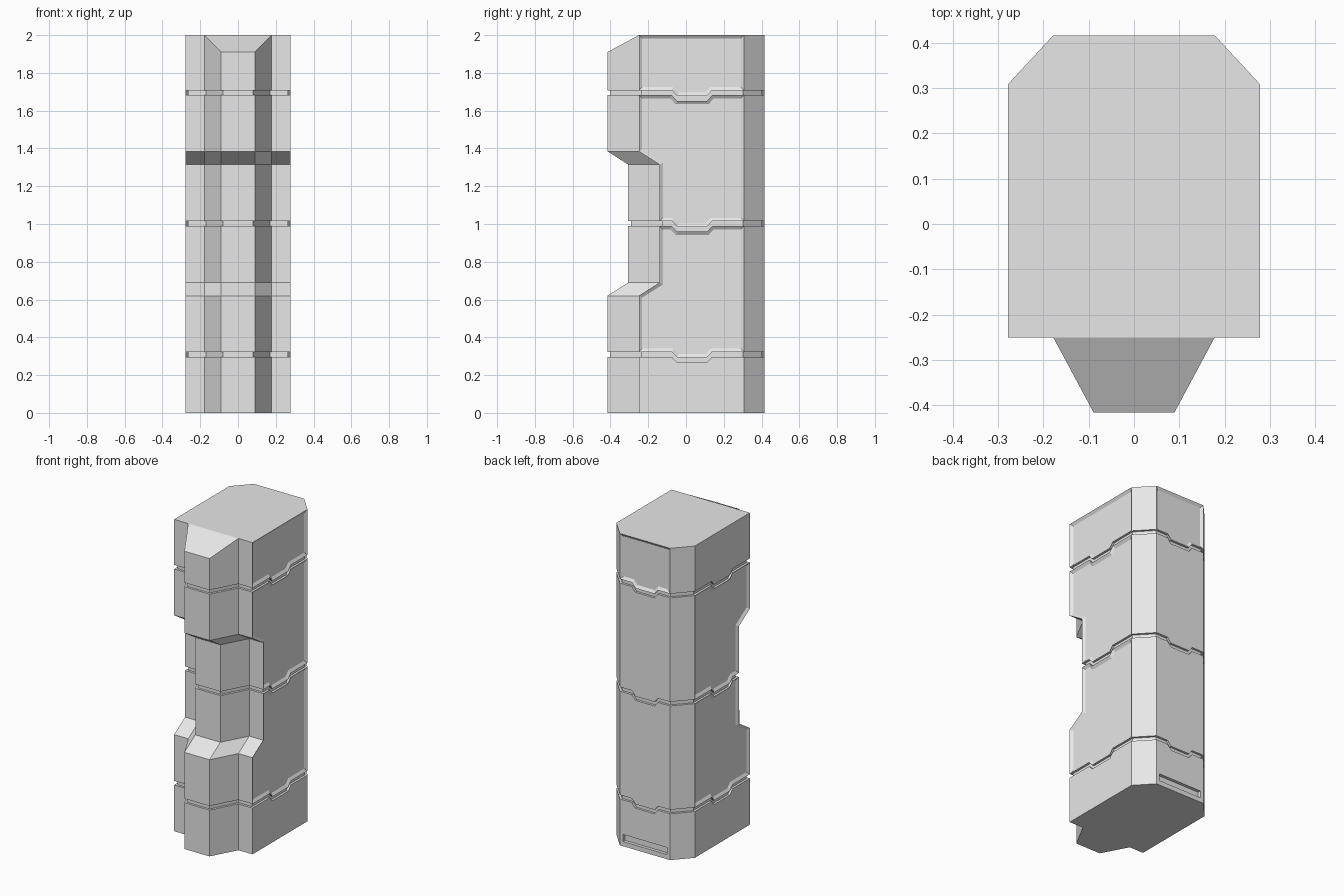
import bpy, bmesh
from mathutils import Vector

cube = bpy.data.objects.get("Cube")
if cube:
    bpy.data.objects.remove(cube, do_unlink=True)

# Material
grey = bpy.data.materials.new("light_grey")
grey.use_nodes = True
colour = (0.8, 0.8, 0.8, 1)
grey.diffuse_color = colour
grey.node_tree.nodes["Principled BSDF"].inputs["Base Color"].default_value = colour

# Half of the plan outline, front to back: x, y, moves with the front notch, dips at seams
HALF = [
    (0.089, -0.416, True, False), (0.178, -0.25, True, False), (0.278, -0.25, True, False),
    (0.278, -0.075, False, False), (0.278, -0.047, False, True),
    (0.278, 0.111, False, True), (0.278, 0.138, False, False),
    (0.278, 0.308, False, False), (0.178, 0.416, False, False),
    (0.155, 0.416, False, False), (0.093, 0.416, False, False), (0.068, 0.416, False, True),
]
OUTLINE = HALF + [(-x, y, f, d) for x, y, f, d in reversed(HALF)]
COUNT = len(OUTLINE)
NOTCH, DIP, GROOVE, HALF_GAP = 0.11, 0.03, 0.014, 0.013


def seam(z, shift):
    """Four rings that cut a narrow groove around the tower."""
    return [(z - HALF_GAP, shift, 0, DIP), (z - HALF_GAP, shift, GROOVE, DIP),
            (z + HALF_GAP, shift, GROOVE, DIP), (z + HALF_GAP, shift, 0, DIP)]


def make_ring(bm, z, shift, inset, dip):
    """One outline at a height, optionally shrunk with mitred corners."""
    pts = [Vector((x, y + shift * f)) for x, y, f, d in OUTLINE]
    ring = []
    for i, p in enumerate(pts):
        a = (p - pts[i - 1]).normalized()
        b = (pts[(i + 1) % COUNT] - p).normalized()
        na, nb = Vector((-a.y, a.x)), Vector((-b.y, b.x))
        q = p + (na + nb) * inset / (1 + na.dot(nb))
        ring.append(bm.verts.new((q.x, q.y, z - dip * OUTLINE[i][3])))
    return ring


# Ring stack: height, notch shift, groove inset, seam dip
stack = [(0, 0, 0, 0), (0.03, 0, 0, 0), (0.075, 0, 0, 0)]
stack += seam(0.31, 0)
stack += [(0.62, 0, 0, 0), (0.69, NOTCH, 0, 0)]
stack += seam(1.002, NOTCH)
stack += [(1.315, NOTCH, 0, 0), (1.385, 0, 0, 0)]
stack += seam(1.695, 0)
stack += [(2, 0, 0, 0)]

bm = bmesh.new()
rings = [make_ring(bm, *level) for level in stack]
bands = [[bm.faces.new((lo[j], lo[(j + 1) % COUNT], hi[(j + 1) % COUNT], hi[j]))
          for j in range(COUNT)] for lo, hi in zip(rings, rings[1:])]

# Base, roof and the sloped top of the front rib
bm.faces.new(reversed(rings[0]))
top = rings[-1]
bm.faces.new(top[1:-1])
bm.faces.new((top[-2], top[-1], top[0], top[1]))
for v in (top[0], top[-1]):
    v.co.z -= 0.09
bm.normal_update()


def recess(levels, columns, rim, depth):
    """Sink a framed panel into a flat group of faces."""
    faces = [bands[i][j] for i in levels for j in columns]
    bmesh.ops.inset_region(bm, faces=faces, thickness=rim, depth=-depth,
                           use_boundary=True, use_even_offset=True)


# Recessed panels on the sides and back, and the slot at the foot of the back
right_side, left_side = range(2, 7), range(16, 21)
back = range(8, 15)
lower, upper, crown = range(6, 9), range(12, 15), range(18, 19)
for side in (right_side, left_side):
    recess(lower, side, 0.018, 0.012)
    recess(upper, side, 0.018, 0.012)
recess(crown, right_side, 0.018, 0.012)
recess(crown, back, 0.018, 0.012)
recess(range(1, 2), range(9, 14), 0, 0.02)

bmesh.ops.recalc_face_normals(bm, faces=bm.faces)
mesh = bpy.data.meshes.new("tower_body")
bm.to_mesh(mesh)
bm.free()
mesh.materials.append(grey)
tower = bpy.data.objects.new("tower_body", mesh)
bpy.context.collection.objects.link(tower)
